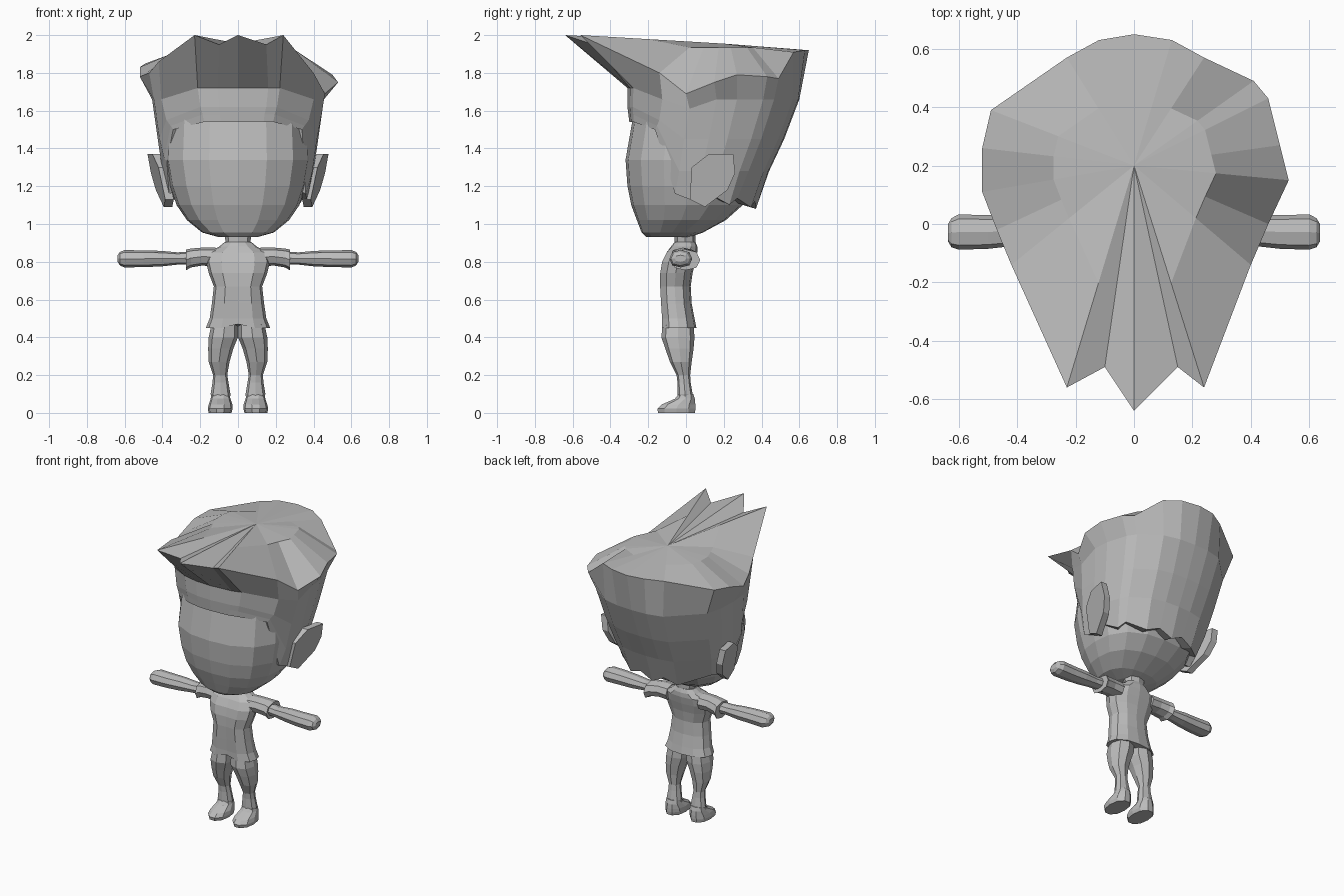
import bpy, bmesh, math
from math import sin, cos, pi

if "Cube" in bpy.data.objects:
    bpy.data.objects.remove(bpy.data.objects["Cube"], do_unlink=True)

grey = bpy.data.materials.new("plain grey")
grey.use_nodes = True
COLOUR = (0.5, 0.5, 0.5, 1)
grey.diffuse_color = COLOUR
grey.node_tree.nodes["Principled BSDF"].inputs["Base Color"].default_value = COLOUR


def skin(name, rings, mirror=False, caps=(True, True)):
    """Bridge a list of equal point rings into one flat-shaded mesh."""
    bm = bmesh.new()
    loops = [[bm.verts.new(p) for p in ring] for ring in rings]
    n = len(loops[0])
    for a, b in zip(loops, loops[1:]):
        for i in range(n):
            j = (i + 1) % n
            bm.faces.new((a[i], a[j], b[j], b[i]))
    for loop, capped in zip((loops[0], loops[-1]), caps):
        if capped:
            bm.faces.new(loop)
    bmesh.ops.remove_doubles(bm, verts=bm.verts, dist=0.0005)
    bmesh.ops.recalc_face_normals(bm, faces=bm.faces)
    mesh = bpy.data.meshes.new(name)
    bm.to_mesh(mesh)
    bm.free()
    mesh.materials.append(grey)
    obj = bpy.data.objects.new(name, mesh)
    bpy.context.collection.objects.link(obj)
    if mirror:
        obj.modifiers.new("Mirror", "MIRROR")
    return obj


def rounded(c, s, power):
    """Push a direction out to a squarish unit outline."""
    r = (abs(c) ** power + abs(s) ** power) ** (-1 / power)
    return c * r, s * r


def level(z, x0, x1, y0, y1, sides=12, power=2.4):
    """Horizontal ring filling the given x and y extents."""
    pts = []
    for i in range(sides):
        a = 2 * pi * i / sides
        u, v = rounded(cos(a), sin(a), power)
        pts.append(((x0 + x1) / 2 + u * (x1 - x0) / 2, (y0 + y1) / 2 + v * (y1 - y0) / 2, z))
    return pts


def upright(x, y0, y1, z0, z1, sides=8):
    """Ring across the x axis, for arms and sleeves."""
    return [(x, q, r) for q, r, _ in level(0, y0, y1, z0, z1, sides)]


# Head: half width, front and back at each height
head = [(0.93, .10, -.21, .02), (0.955, .19, -.235, .09), (1.02, .27, -.26, .21),
        (1.10, .325, -.29, .30), (1.20, .36, -.31, .34), (1.34, .385, -.32, .35),
        (1.54, .375, -.285, .35), (1.72, .34, -.26, .35)]
skin("head", [level(z, -w, w, f, b, 16, 2.5) for z, w, f, b in head])

# Hair: rim outline of the swept top, from the front tip round the left side
rim = [(0, -.64, 2), (.15, -.49, 1.95), (.24, -.56, 2), (.40, -.14, 1.80), (.46, 0, 1.69),
       (.53, .15, 1.75), (.50, .27, 1.79), (.46, .43, 1.78), (.41, .49, 1.77), (.24, .57, 1.91),
       (.13, .63, 1.92), (0, .65, 1.92), (-.12, .63, 1.92), (-.23, .57, 1.91), (-.49, .39, 1.85),
       (-.52, .26, 1.83), (-.52, .11, 1.78), (-.47, -.02, 1.80), (-.42, -.14, 1.86),
       (-.23, -.56, 2), (-.10, -.49, 1.95)]
CROWN = (0, .2, 1.955)


def hair_point(p, width, front, back, z):
    """Point of a lower hair ring below the rim point p."""
    mid, depth = (front + back) / 2, (back - front) / 2
    spread = 1.5 if p[1] < -.4 else 1
    c, s = p[0] * spread / .46, (p[1] - .13) / .46
    u, v = rounded(c, s, 2.5)
    return (u * width, mid + v * depth, z)


def hem(p, i):
    """Hairline: high over the brow, falling behind the ears."""
    if p[1] < -.4:
        return 1.54
    if p[1] < 0:
        return 1.50 if p[1] < -.1 else 1.33
    return 1.16 - .04 * (i % 2) - .1 * max(0, p[1] - .25)


inner, upper, middle, lower, edge, tuck = [], [], [], [], [], []
for i, p in enumerate(rim):
    k = .53
    q = [c + (e - c) * k for c, e in zip(CROWN, p)]
    if p[2] < 1.87:
        q[2] = 1.935
    inner.append(tuple(q))
    brow = p[1] < -.4
    h = hem(p, i)
    upper.append(hair_point(p, .455, -.31, .60, 1.72 if brow else min(1.66, p[2] - .08)))
    middle.append(hair_point(p, .425, -.31, .52, 1.62 if brow else max(1.45, h + .05)))
    lower.append(hair_point(p, .40, -.305, .44, 1.58 if brow else max(1.28, h + .02)))
    edge.append(hair_point(p, .385 if p[1] < 0 else .365, -.30, .37, h))
    tuck.append(hair_point(p, .30, -.25, .27, h + .03))
skin("hair", [[CROWN] * len(rim), inner, rim, upper, middle, lower, edge, tuck], caps=(False, False))

# Ears: slanted plates leaning out toward the back and top
outline = [(.02, 1.13), (.03, 1.30), (.12, 1.37), (.25, 1.37), (.26, 1.27), (.22, 1.18), (.10, 1.09)]
skin("ears", [[(d + .2 * y + .2 * (z - 1.1), y, z) for y, z in outline] for d in (.33, .375)], mirror=True)

# Neck and shirt
skin("neck", [level(z, -w, w, -.06, .05, 8) for z, w in ((.85, .07), (.90, .065), (.97, .075))])
shirt = [(.45, .17, -.135, .055), (.50, .15, -.135, .045), (.58, .138, -.14, .03),
         (.67, .128, -.145, .025), (.74, .155, -.145, .035), (.80, .17, -.135, .05),
         (.85, .16, -.11, .06), (.88, .10, -.08, .06), (.905, .07, -.06, .05)]
torso = skin("shirt", [level(z, -w, w, f, b, 12) for z, w, f, b in shirt])
for v in torso.data.vertices:  # hem peak and chest crease at the front centre
    if abs(v.co.x) < .01 and v.co.y < -.1:
        v.co.y += .012
        if v.co.z < .46:
            v.co.z += .02

# Flared sleeves, then arms with rounded ends
sleeve = [(.12, -.085, .05, .775, .875), (.19, -.08, .05, .78, .875), (.25, -.075, .06, .77, .87),
          (.275, -.08, .075, .755, .865)]
skin("sleeves", [upright(*r) for r in sleeve], mirror=True)
arm = [(.24, -.06, .03, .785, .855), (.32, -.065, .025, .785, .85), (.41, -.075, .03, .775, .858),
       (.50, -.085, .03, .772, .86), (.60, -.088, .033, .770, .862), (.625, -.08, .02, .78, .852),
       (.637, -.06, 0, .80, .835)]
skin("arms", [upright(*r) for r in arm], mirror=True)

# Trouser legs
leg = [(.05, .045, .135, -.045, .04), (.10, .04, .145, -.045, .035), (.16, .05, .135, -.045, .025),
       (.20, .057, .132, -.05, .022), (.27, .045, .155, -.085, .03), (.34, .025, .158, -.11, .04),
       (.40, 0, .155, -.13, .045), (.47, 0, .14, -.125, .04)]
skin("legs", [level(*r, sides=8) for r in leg], mirror=True)

# Shoes: heel block sloping to a flat toe
shoe = [(0, .035, .155, -.15, .05), (.022, .028, .16, -.155, .053), (.045, .03, .155, -.13, .052),
        (.075, .04, .145, -.06, .048), (.10, .045, .14, -.04, .04)]
skin("shoes", [level(*r, sides=10) for r in shoe], mirror=True)
